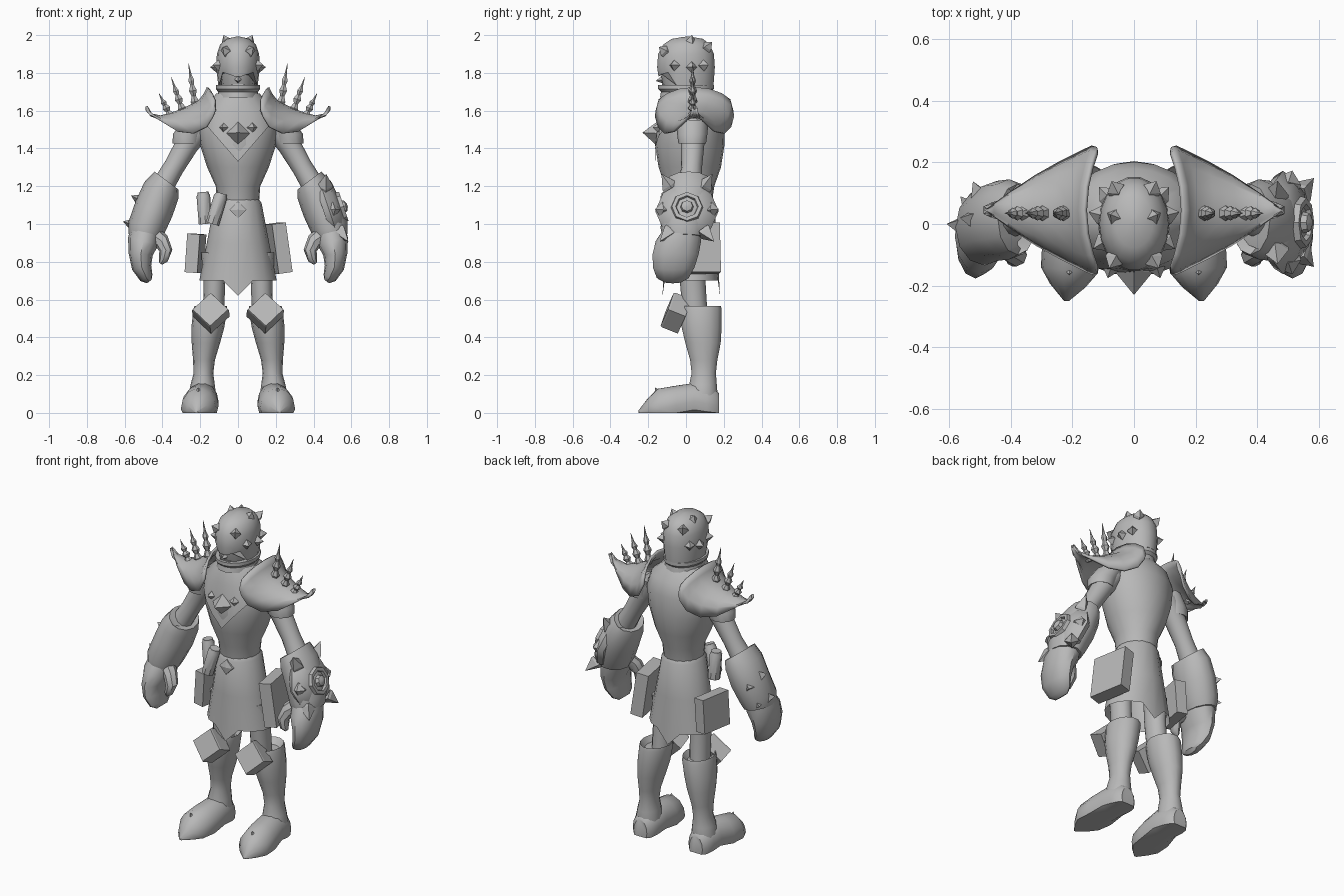
import bpy, bmesh, math
from mathutils import Vector

GREY = bpy.data.materials.new("grey")
GREY.diffuse_color = (0.48, 0.48, 0.48, 1)


def finish(name, bm, smooth=True):
    bmesh.ops.recalc_face_normals(bm, faces=bm.faces)
    me = bpy.data.meshes.new(name)
    bm.to_mesh(me)
    bm.free()
    ob = bpy.data.objects.new(name, me)
    bpy.context.collection.objects.link(ob)
    me.materials.append(GREY)
    if smooth:
        bpy.ops.object.select_all(action='DESELECT')
        ob.select_set(True)
        bpy.context.view_layer.objects.active = ob
        bpy.ops.object.shade_smooth_by_angle(angle=math.radians(40))
    return ob


def loft(name, rings, n=14, wide=(0, 1, 0), cap=True, edit=None, level=False):
    """Skin elliptical rings (x, y, z, radius across, radius along 'wide')."""
    bm = bmesh.new()
    w = Vector(wide)
    loops = []
    for i, (x, y, z, a, b) in enumerate(rings):
        p, q = rings[max(i - 1, 0)], rings[min(i + 1, len(rings) - 1)]
        t = Vector((0, 0, 1)) if level else Vector(q[:3]) - Vector(p[:3])
        u = w.cross(t).normalized()
        loops.append([bm.verts.new(Vector((x, y, z)) + u * a * math.cos(k * math.tau / n)
                                   + w * b * math.sin(k * math.tau / n)) for k in range(n)])
    for l, m in zip(loops, loops[1:]):
        for k in range(n):
            bm.faces.new((l[k], l[(k + 1) % n], m[(k + 1) % n], m[k]))
    if cap:
        bm.faces.new(loops[0])
        bm.faces.new(loops[-1])
    if edit:
        for v in bm.verts:
            edit(v.co)
    return finish(name, bm)


def lathe(name, base, direction, profile, n=4):
    """Stack of (radius, height) rings along a direction; used for spikes."""
    bm = bmesh.new()
    rot = Vector(direction).to_track_quat('Z', 'Y')
    loops = []
    for r, h in profile:
        loops.append([bm.verts.new(Vector(base) + rot @ Vector((
            r * math.cos(k * math.tau / n), r * math.sin(k * math.tau / n), h))) for k in range(n)])
    for l, m in zip(loops, loops[1:]):
        for k in range(n):
            bm.faces.new((l[k], l[(k + 1) % n], m[(k + 1) % n], m[k]))
    bm.faces.new(loops[0])
    bm.faces.new(loops[-1])
    return finish(name, bm, n > 6)


def spike(name, base, direction, r, h, n=4):
    return lathe(name, base, direction, [(r, -0.015), (r, 0), (0.0005, h)], n)


def box(name, center, size, rot=(0, 0, 0)):
    bm = bmesh.new()
    bmesh.ops.create_cube(bm, size=1)
    for v in bm.verts:
        v.co = Vector([c * s for c, s in zip(v.co, size)])
    ob = finish(name, bm, False)
    ob.location, ob.rotation_euler = center, rot
    return ob


# Torso, collar and pointed chest plate
TORSO = [(0, .02, 1.10, .11, .115), (0, .02, 1.2, .118, .13), (0, .02, 1.3, .163, .165),
         (0, .02, 1.42, .202, .184), (0, .025, 1.54, .218, .177), (0, .025, 1.62, .19, .155),
         (0, .01, 1.69, .10, .11)]
loft("torso", TORSO, 20)


def chest_point(co):
    if co.z < 1.5:
        co.z = 1.33 + min(abs(co.x) * 1.15, 0.25)
        co.y = 0.02 + (co.y - 0.02) * (0.95 + 0.22 * (co.z - 1.33) / 0.25)
    co.y = min(co.y, 0.03)


loft("chest_plate", [(0, .02, 1.4, .2, .19), (0, .02, 1.6, .2, .172), (0, .01, 1.69, .115, .125)],
     20, cap=False, edit=chest_point)
lathe("collar", (0, 0, 1.67), (0, 0, 1), [(.12, 0), (.115, .03), (.128, .045), (.128, .065), (.095, .065),
      (.095, .03)], 16).scale = (.92, 1.15, 1)
spike("chest_spike", (0, -.155, 1.48), (0, -1, .05), .062, .075)
for s in (1, -1):
    spike("small_chest_spike", (s * .075, -.142, 1.51), (s * .3, -1, .05), .03, .035)

# Head, helmet, nose and mouth
loft("face", [(0, 0, 1.66, .075, .085), (0, -.01, 1.73, .085, .115), (0, -.005, 1.83, .1, .135)], 14)


def helmet_rim(co):
    if co.z < 1.76:
        co.z = 1.735 if co.y > -.085 else 1.775 + abs(co.x) * .35


loft("helmet", [(0, 0, 1.75, .105, .148), (0, 0, 1.83, .115, .155), (0, 0, 1.9, .112, .15),
                (0, .003, 1.95, .095, .125), (0, .007, 1.98, .062, .085), (0, .01, 1.992, .01, .012)],
     18, edit=helmet_rim)
spike("nose", (0, -.12, 1.765), (0, -1, -.2), .024, .04)
box("mouth", (0, -.122, 1.735), (.07, .012, .012))
C = Vector((0, 0, 1.83))
for s in (1, -1):
    for x, y, z in ((.066, -.118, 1.918), (.062, .025, 1.968), (.06, .115, 1.94),
                    (.113, .03, 1.83), (.103, -.062, 1.84), (.09, .095, 1.84)):
        p = Vector((s * x, y, z))
        spike("helmet_spike", p, p - C, .03, .035)


# Skirt with hem points and buckle
def hem(co):
    if co.z < .75 and abs(co.x) < .03:
        co.z -= .08


loft("skirt", [(0, .02, 1.13, .112, .118), (0, .02, 1.11, .125, .13), (0, .025, .9, .165, .14),
               (0, .028, .70, .205, .152)], 16, cap=False, edit=hem)
spike("buckle", (0, -.116, 1.075), (0, -1, .05), .045, .01)

# Pouches and bottles on the hips
box("large_pouch", (.215, .065, .872), (.075, .225, .265), (0, math.radians(-8), math.radians(10)))
box("small_pouch", (-.225, .065, .845), (.068, .2, .205), (0, math.radians(4), math.radians(-10)))
for x, y, tilt in ((-.178, -.03, -.08), (-.112, -.1, .3)):
    lathe("bottle", (x - tilt * .08, y, 1.0), (tilt, 0, 1), [(.036, 0), (.036, .15), (.03, .16), (.03, .17)], 8)

for s in (1, -1):
    # Legs, boots, knee guards and feet
    def m(rings):
        return [(s * r[0],) + tuple(r[1:]) for r in rings]
    loft("thigh", m([(.13, .03, .85, .065, .075), (.125, .035, .7, .058, .068), (.13, .05, .5, .055, .065)]), 12)
    loft("boot", m([(.145, .075, .53, .065, .08), (.145, .08, .565, .086, .108), (.147, .08, .545, .09, .112),
                    (.16, .083, .45, .087, .108), (.17, .09, .37, .075, .096), (.18, .094, .28, .058, .074),
                    (.183, .094, .21, .052, .066), (.187, .09, .15, .064, .075), (.19, .09, .09, .074, .08),
                    (.19, .09, .03, .07, .075)]), 14, level=True)

    def flat_sole(co):
        co.z = max(co.z, 0)
    loft("foot", m([(.19, .175, .03, .045, .075), (.19, .155, .04, .065, .09), (.19, .11, .05, .08, .1),
                    (.19, .04, .06, .087, .10), (.2, -.06, .04, .098, .105), (.21, -.15, .02, .093, .11),
                    (.215, -.2, .01, .058, .07), (.22, -.25, .0, .008, .015)]),
         14, wide=(0, 0, 1), edit=flat_sole)
    spike("toe_cap_point", (s * .21, -.155, .118), (0, -.5, 1), .012, .018)
    lathe("knee_guard", (s * .143, -.035, .522), (s * .05, -1, .4), [(.098, -.03), (.098, .06), (.094, .07)], 4)

    # Upper arm, sleeve, gauntlet and hand
    loft("upper_arm", m([(.2, .035, 1.52, .07, .075), (.27, .035, 1.42, .062, .062), (.34, .03, 1.3, .055, .055),
                         (.4, .02, 1.2, .06, .065)]), 12)
    loft("sleeve", m([(.21, .035, 1.55, .08, .085), (.262, .033, 1.475, .083, .08), (.272, .033, 1.425, .074, .073),
                      (.272, .033, 1.432, .06, .06)]), 12, level=True)
    loft("gauntlet", m([(.39, .015, 1.2, .065, .09), (.378, .015, 1.23, .08, .115), (.405, .015, 1.18, .1, .13),
                        (.445, .01, 1.08, .105, .13), (.485, -.01, .98, .1, .125), (.495, -.015, .93, .085, .11)]), 12)
    loft("hand", m([(.485, -.015, .98, .08, .1), (.5, -.04, .91, .084, .12), (.515, -.055, .84, .064, .122),
                    (.51, -.065, .77, .052, .11), (.485, -.07, .715, .036, .085), (.47, -.07, .695, .015, .05)]), 12)
    loft("thumb", m([(.46, -.04, .95, .05, .05), (.405, -.08, .91, .042, .045), (.382, -.1, .86, .035, .038),
                     (.395, -.11, .81, .024, .028), (.41, -.11, .79, .01, .01)]), 8)

    # Shoulder guard: arched shell, hollowed inner rim, upturned outer tip
    bm = bmesh.new()
    loops = []
    for x, half, top, low, bend in ((.165, .205, 1.725, 1.585, .045), (.182, .21, 1.69, 1.55, .045),
                                    (.205, .195, 1.66, 1.495, .035), (.26, .16, 1.628, 1.46, .02),
                                    (.33, .115, 1.598, 1.47, .01), (.41, .055, 1.575, 1.525, 0),
                                    (.455, .022, 1.585, 1.565, 0), (.478, .004, 1.61, 1.605, 0)):
        row = []
        for k in range(9):
            a = math.pi * k / 8
            row.append(bm.verts.new((s * (x - bend * math.cos(a) ** 2), .045 - half * math.cos(a),
                                     low + (top - low) * math.sin(a) ** .8 + .02 * math.cos(a) ** 8)))
        loops.append(row)
    for l, n in zip(loops, loops[1:]):
        for k in range(8):
            bm.faces.new((l[k], l[k + 1], n[k + 1], n[k]))
    guard = finish("shoulder_guard", bm)
    sol = guard.modifiers.new("thickness", 'SOLIDIFY')
    sol.thickness = .014
    sol.offset = -1

    # Beaded spikes along the shoulder guard
    for x, z, dx, h in ((.225, 1.62, .16, .235), (.29, 1.59, .34, .2), (.355, 1.565, .5, .145)):
        lathe("bead_spike", (s * x, .035, z), (s * dx, 0, 1),
              [(.014, 0), (.025, h * .12), (.013, h * .25), (.024, h * .37), (.011, h * .5), (.018, h * .6),
               (.008, h * .72), (.0005, h)], 6)

# Spikes on the plain gauntlet
for x, y, z, d in ((-.525, .02, 1.13, (-1, 0, .5)), (-.565, .0, 1.0, (-1, 0, .3)),
                   (-.5, .1, 1.08, (-.6, 1, .2)), (-.53, .06, .97, (-.8, .7, 0))):
    spike("gauntlet_spike", (x, y, z), d, .034, .045, 3)

# Round spiked shield on the other forearm
N = Vector((1, 0, .33)).normalized()
U, V = Vector((0, 1, 0)), Vector((-.313, 0, .95))
O = Vector((.503, .005, 1.075))
lathe("shield", O, N, [(.15, -.05), (.168, -.02), (.135, .022), (.085, .04), (.08, .06), (.06, .06), (.055, .045),
                       (.035, .05), (.03, .07), (.008, .08)], 8)
for deg in (0, 55, 125, 180, 232, 308):
    a = math.radians(deg)
    d = U * math.cos(a) + V * math.sin(a)
    reach = .135 + .035 * abs(math.sin(a))
    spike("shield_spike", O + d * reach, d + N * .35, .042, .075 if deg % 180 else .035, 4)
